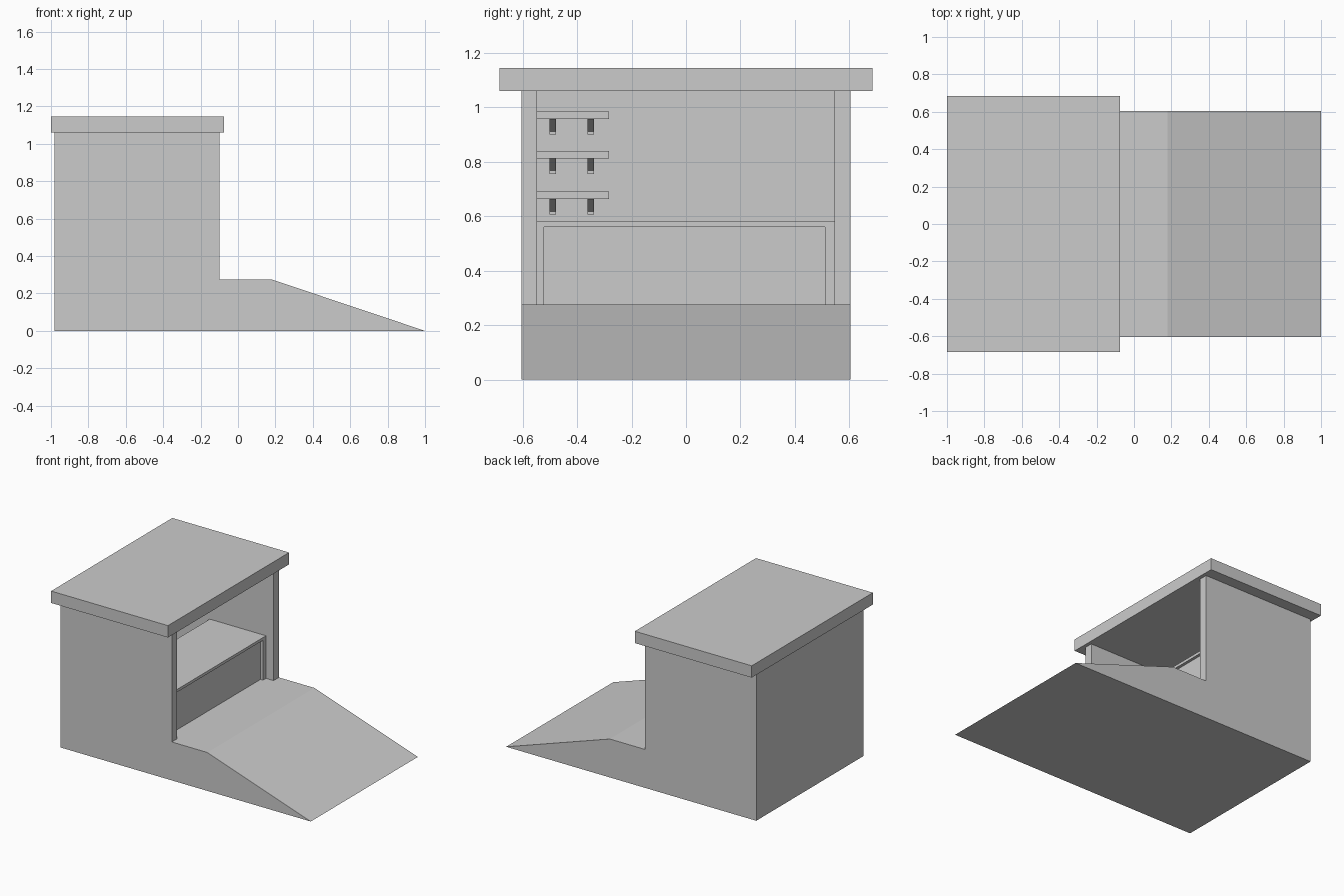
import bpy, bmesh
from mathutils import Vector

if "Cube" in bpy.data.objects:
    bpy.data.objects.remove(bpy.data.objects["Cube"])


def prism(name, points, direction):
    """Extrude a closed polygon along a vector into a solid."""
    bm = bmesh.new()
    face = bm.faces.new([bm.verts.new(p) for p in points])
    new = bmesh.ops.extrude_face_region(bm, geom=[face])["geom"]
    # the starting face stays as the other cap
    bmesh.ops.translate(bm, vec=Vector(direction),
                        verts=[g for g in new if isinstance(g, bmesh.types.BMVert)])
    bmesh.ops.recalc_face_normals(bm, faces=bm.faces[:])
    mesh = bpy.data.meshes.new(name)
    bm.to_mesh(mesh)
    bm.free()
    obj = bpy.data.objects.new(name, mesh)
    bpy.context.collection.objects.link(obj)
    return obj


def side_prism(name, profile, y0, y1):
    """Profile in x and z, extruded from y0 to y1."""
    return prism(name, [(x, y0, z) for x, z in profile], (0, y1 - y0, 0))


def box(name, x0, x1, y0, y1, z0, z1):
    return side_prism(name, [(x0, z0), (x1, z0), (x1, z1), (x0, z1)], y0, y1)


BACK, INNER_BACK, FRONT = -0.98, -0.925, -0.10
HALF, IN0, IN1 = 0.605, -0.548, 0.545
FLOOR, CEILING = 0.275, 1.06

# floor platform with entrance ramp
side_prism("ramp_base", [(BACK, 0), (1.0, 0), (0.18, FLOOR), (BACK, FLOOR)], -HALF, HALF)

# back and side walls in one U-shaped plan
plan = [(FRONT, -HALF), (BACK, -HALF), (BACK, HALF), (FRONT, HALF),
        (FRONT, IN1), (INNER_BACK, IN1), (INNER_BACK, IN0), (FRONT, IN0)]
prism("walls", [(x, y, FLOOR) for x, y in plan], (0, 0, CEILING - FLOOR))

# overhanging flat roof
box("roof", -1.0, -0.075, -0.685, 0.685, CEILING, 1.145)

# counter: body, frame around the recessed front panel, thin top
C_BACK, C_FRONT, C_TOP = -0.605, -0.16, 0.58
box("counter_body", C_BACK, C_FRONT - 0.02, IN0, IN1, FLOOR, 0.575)
frame = [(IN0, FLOOR), (IN0, 0.575), (IN1, 0.575), (IN1, FLOOR),
         (0.51, FLOOR), (0.51, 0.56), (-0.522, 0.56), (-0.522, FLOOR)]
prism("counter_frame", [(C_FRONT - 0.02, y, z) for y, z in frame], (0.02, 0, 0))
box("counter_top", C_BACK, C_FRONT, IN0, IN1, 0.575, C_TOP)

# three wall shelves, each on two wedge brackets
for i, z in enumerate((0.663, 0.813, 0.957), 1):
    box(f"shelf_{i}", INNER_BACK, INNER_BACK + 0.15, IN0, -0.283, z, z + 0.027)
    for side, y in (("left", -0.489), ("right", -0.35)):
        wedge = [(INNER_BACK, z), (INNER_BACK, z - 0.057), (INNER_BACK + 0.025, z - 0.057),
                 (INNER_BACK + 0.025, z - 0.045), (INNER_BACK + 0.13, z)]
        side_prism(f"shelf_bracket_{i}_{side}", wedge, y - 0.012, y + 0.012)
